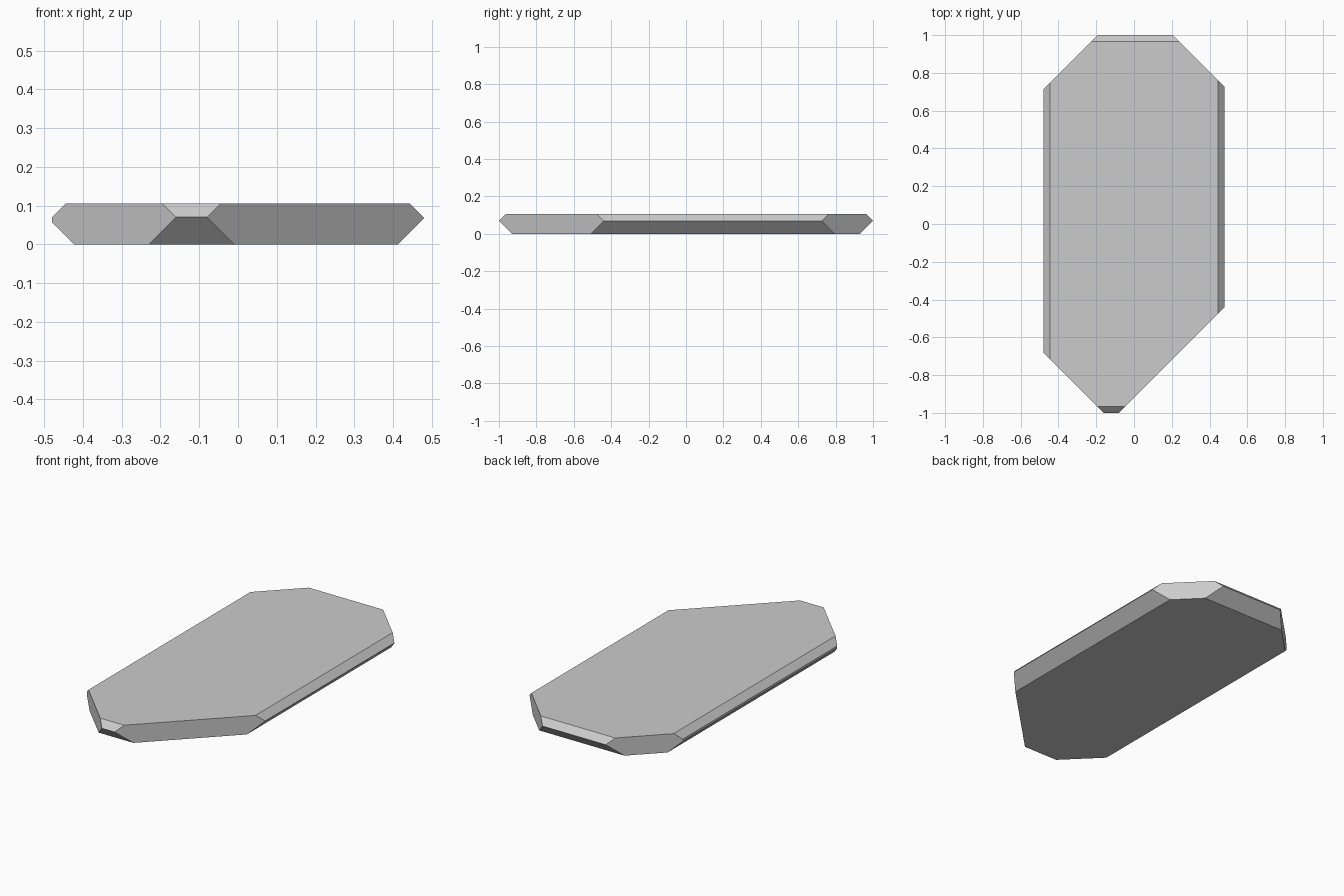
import bpy, bmesh
from mathutils import Vector

if "Cube" in bpy.data.objects:
    bpy.data.objects.remove(bpy.data.objects["Cube"])

HALF_X, HALF_Y, HEIGHT = 0.48, 1.0, 0.105

# Cutting planes as (outward normal, offset): points with normal . p > offset go
CUTS = [
    # bevelled rims, upper and lower on each side
    ((1, 0, 1), 0.549), ((1, 0, -1), 0.412),
    ((-1, 0, 1), 0.55), ((-1, 0, -1), 0.423),
    ((0, 1, 1), 1.07), ((0, 1, -1), 0.93),
    ((0, -1, 1), 1.07), ((0, -1, -1), 0.93),
    # vertical diagonal corners, each a different size
    ((1, 1, 0), 1.207), ((-1, 1, 0), 1.193),
    ((1, -1, 0), 0.92), ((-1, -1, 0), 1.16),
]


def cut(bm, normal, offset):
    """Slice off everything beyond a plane and close the hole."""
    n = Vector(normal)
    res = bmesh.ops.bisect_plane(
        bm, geom=bm.verts[:] + bm.edges[:] + bm.faces[:], dist=1e-5,
        plane_co=n * offset / n.length_squared, plane_no=n, clear_outer=True)
    rim = [g for g in res["geom_cut"] if isinstance(g, bmesh.types.BMEdge)]
    bmesh.ops.contextual_create(bm, geom=rim)


# Flat slab block
bm = bmesh.new()
bmesh.ops.create_cube(bm, size=1)
for v in bm.verts:
    v.co = Vector((v.co.x * 2 * HALF_X, v.co.y * 2 * HALF_Y, (v.co.z + 0.5) * HEIGHT))

# Carve the rims and corners
for normal, offset in CUTS:
    cut(bm, normal, offset)

bmesh.ops.remove_doubles(bm, verts=bm.verts, dist=1e-4)
bmesh.ops.recalc_face_normals(bm, faces=bm.faces)

mesh = bpy.data.meshes.new("stone_slab")
bm.to_mesh(mesh)
bm.free()
slab = bpy.data.objects.new("stone_slab", mesh)
bpy.context.collection.objects.link(slab)
